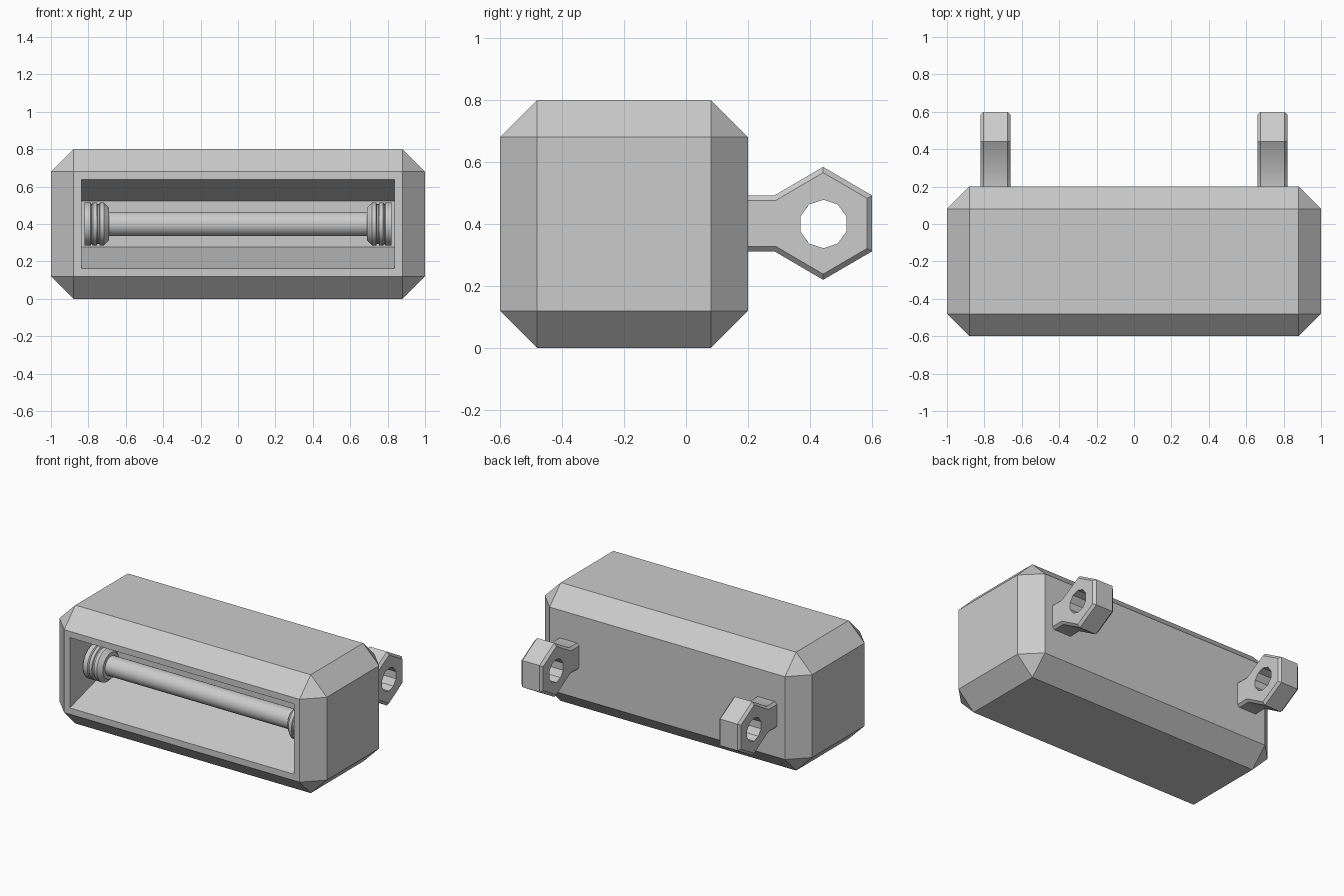
import bpy, bmesh, math
from mathutils import Matrix

if "Cube" in bpy.data.objects:
    bpy.data.objects.remove(bpy.data.objects["Cube"])


def add_object(name, bm):
    bmesh.ops.recalc_face_normals(bm, faces=bm.faces[:])
    mesh = bpy.data.meshes.new(name)
    bm.to_mesh(mesh)
    bm.free()
    obj = bpy.data.objects.new(name, mesh)
    bpy.context.collection.objects.link(obj)
    return obj


def smooth(obj, degrees):
    bpy.ops.object.select_all(action='DESELECT')
    obj.select_set(True)
    bpy.context.view_layer.objects.active = obj
    bpy.ops.object.shade_smooth_by_angle(angle=math.radians(degrees))


# Housing: chamfered box with a tapering recess in the front
bm = bmesh.new()
bmesh.ops.create_cube(bm, size=1, matrix=Matrix.Translation((0, -0.2, 0.4)) @ Matrix.Diagonal((2, 0.8, 0.8, 1)))
bmesh.ops.bevel(bm, geom=bm.edges[:], offset=0.12, segments=1, affect='EDGES')
front = min(bm.faces, key=lambda f: f.calc_center_median().y)
bmesh.ops.inset_region(bm, faces=[front], thickness=0.06)
ext = bmesh.ops.extrude_discrete_faces(bm, faces=[front])
for v in ext['faces'][0].verts:
    v.co.y = -0.2
    v.co.z = 0.4 + (v.co.z - 0.4) * 0.115 / 0.22
add_object("housing", bm)

# Lamp tube with stepped end caps: half profile (x, radius), mirrored and spun
half = [(-0.82, 0.0), (-0.82, 0.115), (-0.788, 0.115), (-0.782, 0.106), (-0.776, 0.115),
        (-0.755, 0.115), (-0.752, 0.106), (-0.742, 0.106), (-0.739, 0.115),
        (-0.717, 0.115), (-0.69, 0.088), (-0.69, 0.065)]
profile = half + [(-x, r) for x, r in reversed(half)]
bm = bmesh.new()
verts = [bm.verts.new((x, -0.37, 0.4 + r)) for x, r in profile]
edges = [bm.edges.new(pair) for pair in zip(verts, verts[1:])]
bmesh.ops.spin(bm, geom=verts + edges, cent=(0, -0.37, 0.4), axis=(1, 0, 0),
               angle=math.tau, steps=32, use_merge=True)
bmesh.ops.remove_doubles(bm, verts=bm.verts[:], dist=1e-5)
smooth(add_object("lamp_tube", bm), 30)

# Mounting lugs: hexagonal eye plates on the back, chamfered rims, ten-sided hole
upper = [(0.17, 0.09), (0.285, 0.09), (0.442, 0.182), (0.6, 0.09)]
outline = upper + [(y, -z) for y, z in reversed(upper)]
for side, x in (("left", -0.74), ("right", 0.74)):
    bm = bmesh.new()
    face = bm.faces.new([bm.verts.new((x - 0.08, y, 0.402 + z)) for y, z in outline])
    ext = bmesh.ops.extrude_face_region(bm, geom=[face], use_keep_orig=True)
    for g in ext['geom']:
        if isinstance(g, bmesh.types.BMVert):
            g.co.x += 0.16
    bmesh.ops.recalc_face_normals(bm, faces=bm.faces[:])
    rim = [e for e in bm.edges if abs(e.verts[0].co.x - e.verts[1].co.x) < 0.01]
    bmesh.ops.bevel(bm, geom=rim, offset=0.016, segments=1, affect='EDGES')
    lug = add_object(side + "_mounting_lug", bm)

    bm = bmesh.new()
    bmesh.ops.create_cone(bm, cap_ends=True, segments=10, radius1=0.078, radius2=0.078, depth=0.4,
                          matrix=Matrix.Translation((x, 0.443, 0.4)) @ Matrix.Rotation(math.pi / 2, 4, 'Y')
                          @ Matrix.Rotation(math.pi / 2, 4, 'Z'))
    cutter = add_object(side + "_hole_cutter", bm)
    cutter.hide_render = True
    cutter.hide_viewport = True
    smooth(lug, 35)
    mod = lug.modifiers.new("hole", 'BOOLEAN')
    mod.operation = 'DIFFERENCE'
    mod.solver = 'EXACT'
    mod.object = cutter
